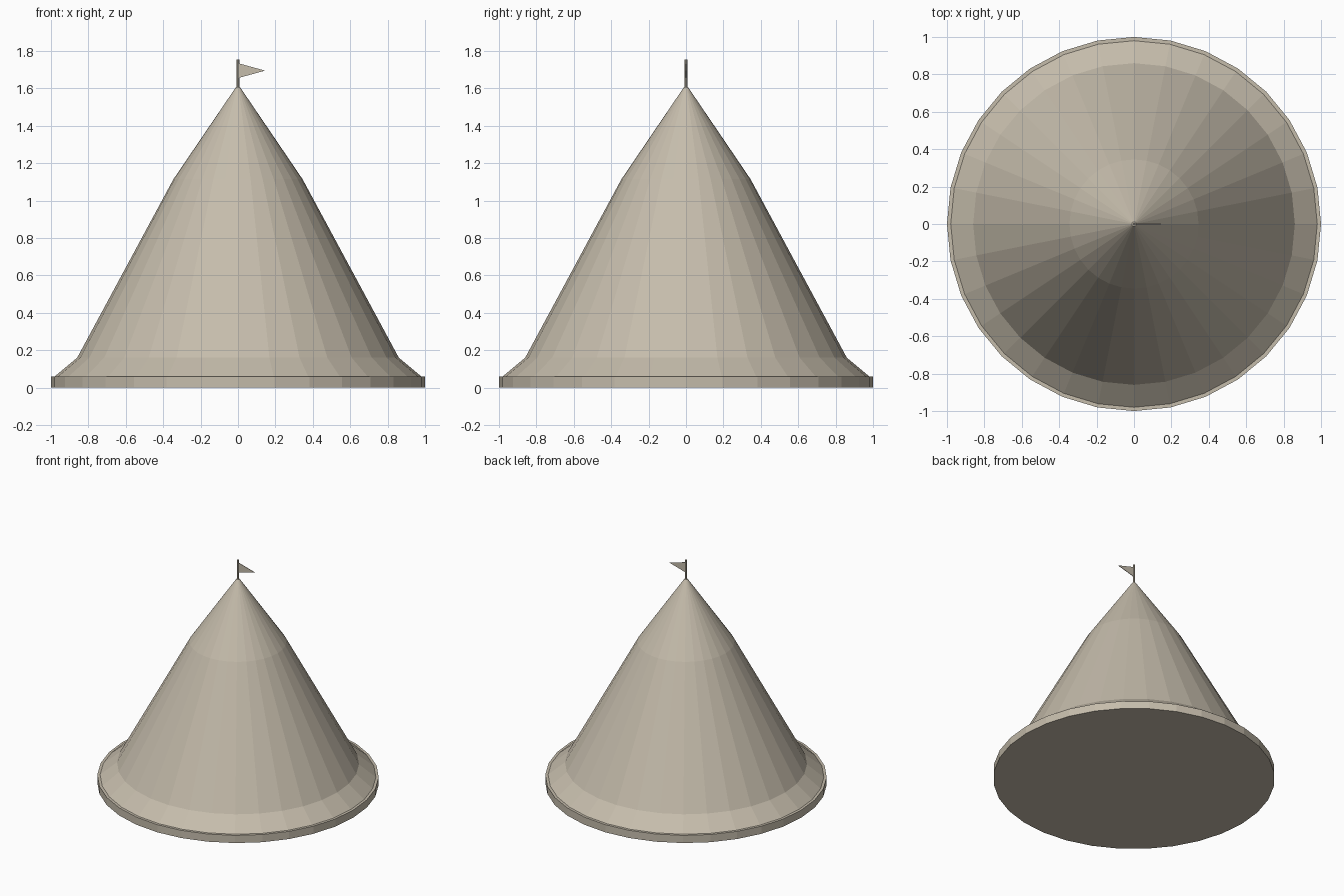
import bpy, bmesh, math

if "Cube" in bpy.data.objects:
    bpy.data.objects.remove(bpy.data.objects["Cube"])

canvas = bpy.data.materials.new("beige_canvas")
canvas.diffuse_color = (0.56, 0.505, 0.41, 1)
canvas.use_nodes = True
canvas.node_tree.nodes["Principled BSDF"].inputs["Base Color"].default_value = canvas.diffuse_color


def finish(name, bm):
    bmesh.ops.recalc_face_normals(bm, faces=bm.faces)
    me = bpy.data.meshes.new(name)
    bm.to_mesh(me)
    bm.free()
    me.materials.append(canvas)
    ob = bpy.data.objects.new(name, me)
    bpy.context.collection.objects.link(ob)
    return ob


def lathe(name, profile, sides):
    """Closed faceted solid from (radius, height) pairs."""
    bm = bmesh.new()
    rings = [[bm.verts.new((r * math.cos(2 * math.pi * i / sides),
                            r * math.sin(2 * math.pi * i / sides), z))
              for i in range(sides)] for r, z in profile]
    for a, b in zip(rings, rings[1:]):
        for i in range(sides):
            j = (i + 1) % sides
            bm.faces.new((a[i], a[j], b[j], b[i]))
    bm.faces.new(rings[0])
    bm.faces.new(rings[-1])
    return finish(name, bm)


# Base rim and tent roof with flared skirt
lathe("base_rim", [(1.0, 0), (1.0, 0.06)], 32)
lathe("tent_roof", [(0.98, 0.06), (0.86, 0.16), (0.345, 1.115), (0.012, 1.605)], 32)

# Flag pole
lathe("flag_pole", [(0.007, 1.59), (0.007, 1.755)], 8)

# Thin triangular pennant
bm = bmesh.new()
tri = [(0.0, 1.655), (0.145, 1.695), (0.0, 1.735)]
front = bm.faces.new([bm.verts.new((x, -0.002, z)) for x, z in tri])
ext = bmesh.ops.extrude_face_region(bm, geom=[front], use_keep_orig=True)
for v in ext["geom"]:
    if isinstance(v, bmesh.types.BMVert):
        v.co.y = 0.002
finish("pennant", bm)
